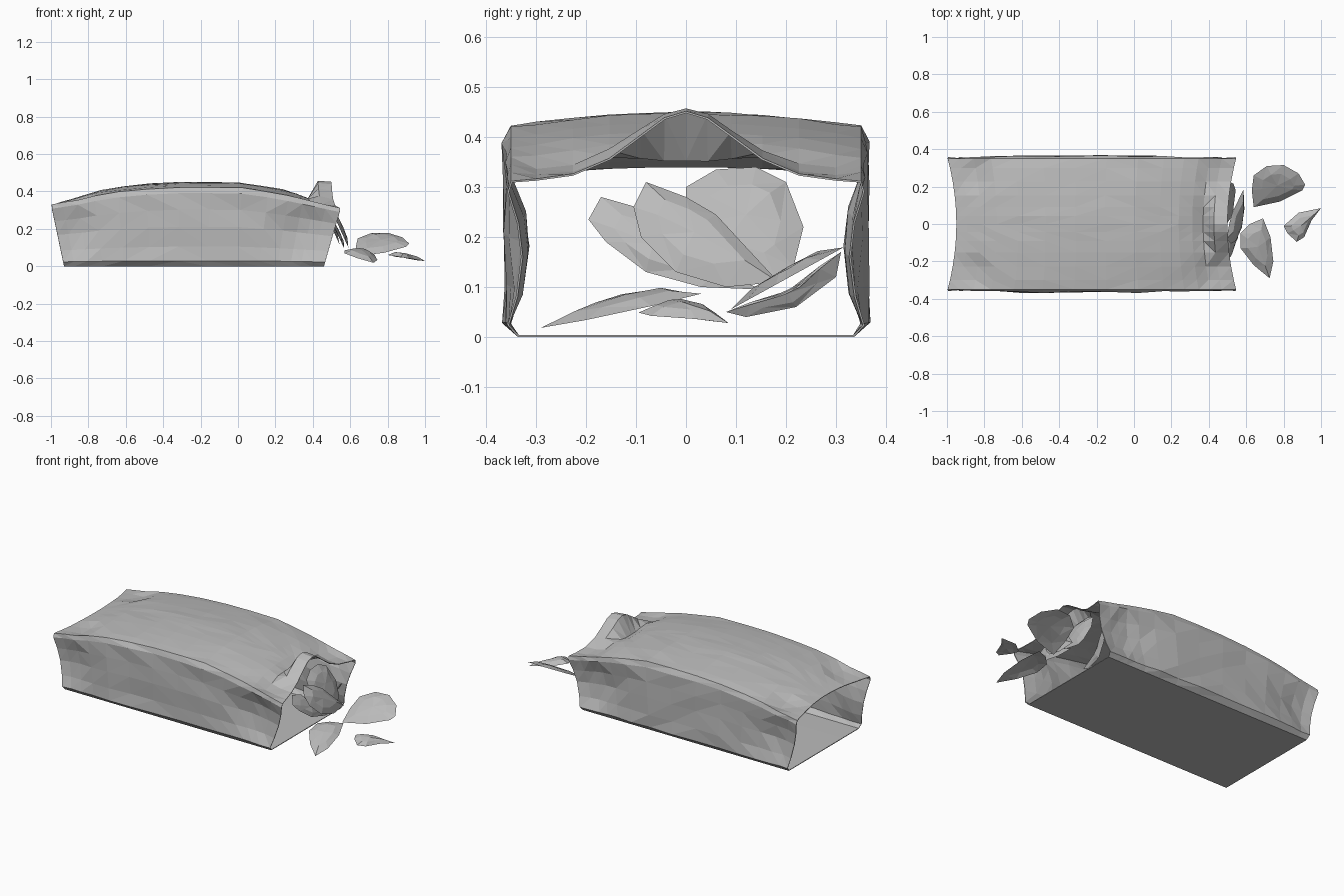
import bpy, bmesh, math, random
from mathutils import Vector

random.seed(4)
cube = bpy.data.objects.get("Cube")
if cube:
    bpy.data.objects.remove(cube, do_unlink=True)

grey = bpy.data.materials.new("plain grey")
grey.use_nodes = True
tone = (0.5, 0.5, 0.5, 1)
grey.diffuse_color = tone
grey.node_tree.nodes["Principled BSDF"].inputs["Base Color"].default_value = tone


def finish(name, bm):
    bmesh.ops.recalc_face_normals(bm, faces=bm.faces[:])
    mesh = bpy.data.meshes.new(name)
    bm.to_mesh(mesh)
    bm.free()
    mesh.materials.append(grey)
    obj = bpy.data.objects.new(name, mesh)
    bpy.context.collection.objects.link(obj)
    return obj


def interp(keys, x):
    if x <= keys[0][0]:
        return keys[0][1]
    for (a, p), (b, q) in zip(keys, keys[1:]):
        if x <= b:
            return p + (q - p) * (x - a) / (b - a)
    return keys[-1][1]


# Bag: a crumpled open sleeve, described by its shoulder height, crown and lip
SHOULDER = [(-1, .33), (-.85, .355), (-.7, .39), (-.4, .42), (0, .42), (.2, .39), (.4, .345), (.55, .31)]
CROWN = [(-1, 0), (-.75, .025), (-.4, .03), (0, .028), (.3, .03), (.5, .01)]
LIP = [(.85, 0), (.91, -.02), (.95, .1), (1, .12)]
PINCH = [(0, .03), (.06, .045), (.2, .004), (.7, .004), (.9, .05), (1, .035)]
STATIONS = [0, .04, .09, .15, .23, .33, .44, .55, .66, .75, .82, .87, .91, .95, 1]

floor = [(v, 0) for v in (-.92, -.5, 0, .5, .92)]
wall = [(1, f) for f in (.07, .25, .5, .72, .93)]
roof = [(v, 1) for v in (.96, .82, .62, .42, .25, .12, 0)]
RING = floor + wall + roof + [(-v, f) for v, f in reversed(wall + roof[:-1])]


def bag_point(u, v, f):
    bow = .05 * f * (1 - v * v)
    start = -.93 - .07 * f + bow
    end = .46 + .09 * f - bow
    x = start + (end - start) * u
    y = .365 * v
    z = f * interp(SHOULDER, x)
    if f == 1:
        z += interp(CROWN, x) * (1 - v * v)
        z += interp(LIP, u) * math.exp(-(y / .13) ** 2)
        # sunken creases behind the four corners
        for cx in (-.86, .42):
            z -= .03 * math.exp(-((x - cx) / .07) ** 2 - ((abs(y) - .26) / .05) ** 2)
    elif f > 0:
        y -= math.copysign(interp(PINCH, u) * math.sin(math.pi * f), v)
        if 0 < u < 1:
            y += random.uniform(-.005, .005)
    if f == 1 and 0 < u < 1:
        z += random.uniform(-.002, .002)
    return x, y, z


bm = bmesh.new()
rings = [[bm.verts.new(bag_point(u, v, f)) for v, f in RING] for u in STATIONS]
for a, b in zip(rings, rings[1:]):
    for i in range(len(RING)):
        j = (i + 1) % len(RING)
        bm.faces.new((a[i], a[j], b[j], b[i]))
bmesh.ops.triangulate(bm, faces=bm.faces[:])
bag = finish("bag", bm)
film = bag.modifiers.new("film thickness", "SOLIDIFY")
film.thickness = .004
film.offset = -1


# Chips: thin curved shells with an irregular outline
def chip(name, outline, place, bulge, thick=.014):
    rim = [Vector(place(*p)) for p in outline]
    centre = sum(rim, Vector()) / len(rim)
    normal = Vector()
    for p, q in zip(rim, rim[1:] + rim[:1]):
        normal += (p - centre).cross(q - centre)
    normal.normalize()
    if normal.z < 0:
        normal.negate()
    bm = bmesh.new()
    edge = [bm.verts.new(p) for p in rim]
    n = len(rim)
    for lift in (bulge, bulge - thick):
        mid = [bm.verts.new(centre + (p - centre) * .6 + normal * (lift * .75 + random.uniform(-.004, .004)))
               for p in rim]
        hub = bm.verts.new(centre + normal * lift)
        for i in range(n):
            j = (i + 1) % n
            bm.faces.new((edge[i], edge[j], mid[j], mid[i]))
            bm.faces.new((mid[i], mid[j], hub))
    bmesh.ops.triangulate(bm, faces=bm.faces[:])
    return finish(name, bm)


# Spilled chips, outlined from above and tilted along y
chip("large_spilled_chip",
     [(.64, .09), (.78, .12), (.9, .18), (.915, .21), (.88, .27), (.8, .315), (.71, .31), (.64, .26), (.63, .18)],
     lambda x, y: (x, y, .05 + (y - .08) * .55), .02)
chip("long_spilled_chip",
     [(.57, -.05), (.62, 0), (.69, .03), (.73, -.07), (.745, -.2), (.725, -.29), (.64, -.22), (.57, -.13)],
     lambda x, y: (x, y, .095 + y * .2 - (x - .57) * .12), .025)
chip("small_spilled_chip",
     [(.8, -.01), (.88, .06), (1, .085), (.95, .02), (.91, -.07), (.87, -.095), (.82, -.05)],
     lambda x, y: (x, y, .06 - (x - .8) * .16), .025, .025)


# Chips leaning in the mouth, outlined across the opening
def leaning(offset):
    return lambda y, z: (offset - (z - .1) * .45, y, z)


chip("round_mouth_chip",
     [(0, .3), (.06, .335), (.14, .34), (.2, .31), (.235, .22), (.215, .14), (.18, .115), (.05, .15), (0, .22)],
     leaning(.55), .02)
chip("front_mouth_chip",
     [(-.105, .26), (-.08, .31), (0, .28), (.06, .245), (.12, .18), (.185, .11), (.08, .1), (-.02, .13), (-.09, .2)],
     leaning(.59), .02)
chip("narrow_mouth_chip",
     [(-.195, .235), (-.17, .28), (-.1, .26), (0, .15), (.15, .095), (.03, .1), (-.08, .13), (-.16, .19)],
     leaning(.565), .015)
chip("low_mouth_chip",
     [(.08, .05), (.16, .07), (.24, .11), (.31, .17), (.3, .12), (.22, .06), (.12, .04)],
     lambda y, z: (.4 + z * .5, y, z), .01)
